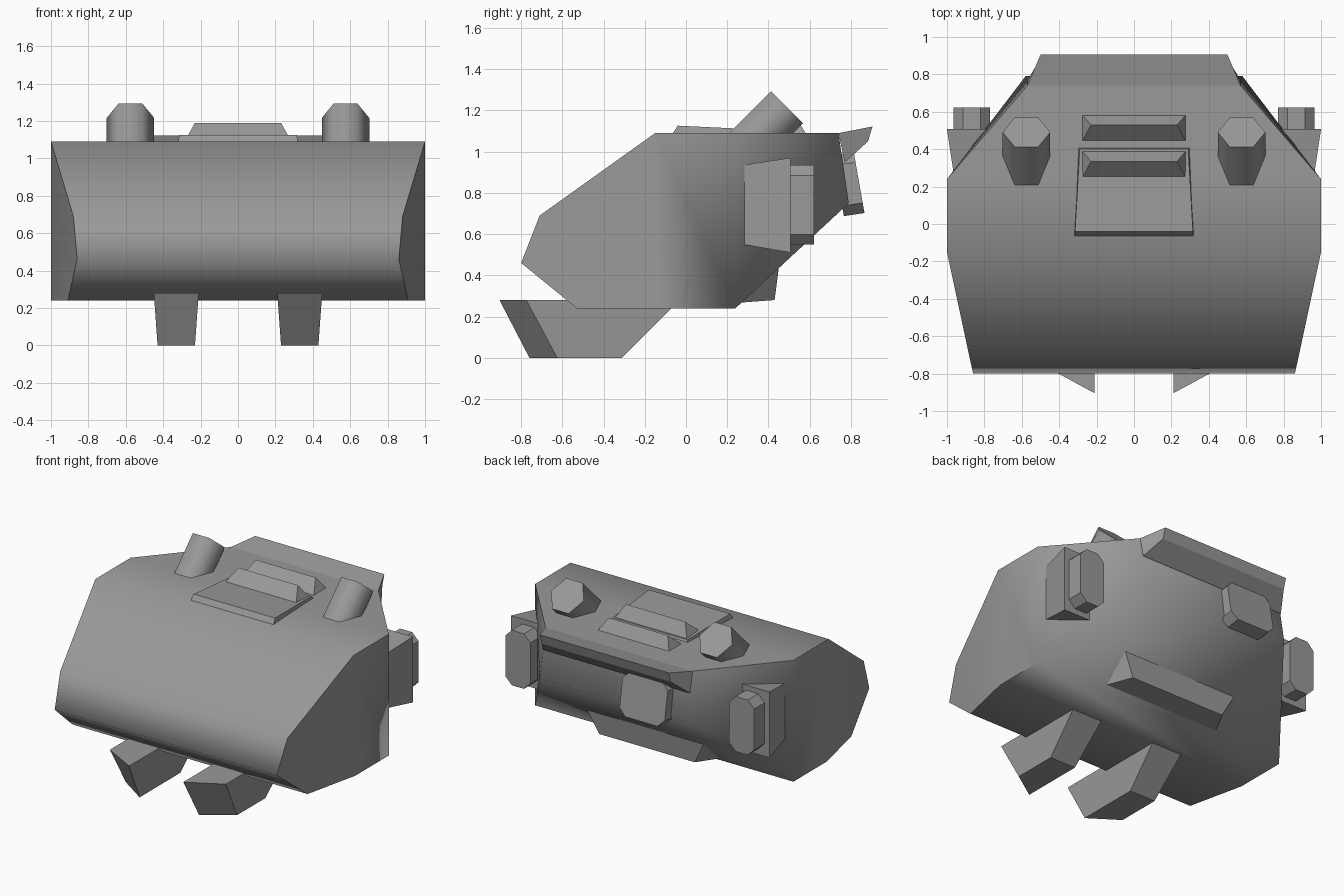
import bpy, bmesh, math
from mathutils import Vector, Matrix

if "Cube" in bpy.data.objects:
    bpy.data.objects.remove(bpy.data.objects["Cube"])

grey = bpy.data.materials.new("hull_grey")
grey.use_nodes = True
GREY = (0.32, 0.32, 0.32, 1)
grey.diffuse_color = GREY
grey.node_tree.nodes["Principled BSDF"].inputs["Base Color"].default_value = GREY


def finish(name, bm, smooth=None):
    bmesh.ops.recalc_face_normals(bm, faces=bm.faces)
    mesh = bpy.data.meshes.new(name)
    bm.to_mesh(mesh)
    bm.free()
    mesh.materials.append(grey)
    ob = bpy.data.objects.new(name, mesh)
    bpy.context.collection.objects.link(ob)
    if smooth:
        bpy.ops.object.select_all(action="DESELECT")
        ob.select_set(True)
        bpy.context.view_layer.objects.active = ob
        bpy.ops.object.shade_smooth_by_angle(angle=math.radians(smooth))
    return ob


def loft(name, ring_a, ring_b, smooth=None):
    """Solid between two matching rings of points."""
    bm = bmesh.new()
    a = [bm.verts.new(p) for p in ring_a]
    b = [bm.verts.new(p) for p in ring_b]
    bm.faces.new(a)
    bm.faces.new(b)
    for i in range(len(a)):
        j = (i + 1) % len(a)
        bm.faces.new((a[i], a[j], b[j], b[i]))
    return finish(name, bm, smooth)


def across(name, profile):
    """Symmetric solid from (half width, y, z) points."""
    return loft(name, [(x, y, z) for x, y, z in profile],
                [(-x, y, z) for x, y, z in profile])


def chamfered(w, h, c):
    """Chamfered rectangle outline centred on the origin."""
    return [(-w, -h + c), (-w + c, -h), (w - c, -h), (w, -h + c),
            (w, h - c), (w - c, h), (-w + c, h), (-w, h - c)]


# Hull: side outline with tapered flanks, mirrored across x
outline = [(.86, -.80, .46), (.88, -.71, .69), (1, -.15, 1.09), (1, .24, 1.09),
           (.57, .74, 1.09), (.58, .79, .75), (1, .24, .24), (1, -.13, .24),
           (.91, -.53, .24)]
flanks = [(0, 1, 2, 7, 8), (2, 3, 6, 7), (3, 4, 5, 6)]
bm = bmesh.new()
sides = [[bm.verts.new((s * x, y, z)) for x, y, z in outline] for s in (1, -1)]
for ring in sides:
    for f in flanks:
        bm.faces.new([ring[i] for i in f])
for i in range(len(outline)):
    j = (i + 1) % len(outline)
    bm.faces.new((sides[0][i], sides[0][j], sides[1][j], sides[1][i]))
finish("hull", bm, 75)

# Rear lip, belly fin and roof hatch
across("rear_lip", [(.57, .74, 1.09), (.50, .905, 1.122),
                    (.50, .883, 1.05), (.57, .77, .947)])
across("belly_fin", [(.45, .27, .268), (.37, .43, .28), (.45, .45, .435)])
across("roof_hatch", [(.32, -.07, 1.08), (.315, -.04, 1.126),
                      (.29, .40, 1.105), (.30, .41, 1.08)])

# Roof vents: two ridged wedges
for name, y, z in (("front_vent", .24, 1.10), ("rear_vent", .435, 1.08)):
    across(name, [(.28, y, z), (.23, y + .095, z + .09), (.28, y + .152, z)])

# Rear plate, set to one side
tilt = Matrix.Rotation(math.radians(10), 4, "X")
plate = [Vector((x, 0, z)) for x, z in chamfered(.175, .15, .05)]
loft("rear_plate",
     [tilt @ p + Vector((-.26, .74, .835)) for p in plate],
     [tilt @ p + Vector((-.26, .84, .85)) for p in plate])

for s, side in ((1, "left"), (-1, "right")):
    # Roof launch tubes, hexagonal and leaning back
    bm = bmesh.new()
    lean = Matrix.Rotation(math.radians(-45), 4, "X")
    spin = Matrix.Rotation(math.radians(90), 4, "Z")
    bmesh.ops.create_cone(bm, cap_ends=True, segments=6, radius1=.127,
                          radius2=.127, depth=.44)
    xs = max(abs(v.co.x) for v in bm.verts)
    bm.transform((spin if xs < .12 else Matrix()))
    bm.transform(Matrix.Translation((s * .575, .335, 1.06)) @ lean)
    finish(side + "_tube", bm, 65)

    # Side pod: flared mount and chamfered nozzle block
    loft(side + "_pod_mount",
         [(s * x, .275, z) for x, z in ((.75, .55), (.965, .55), (.965, .935), (.75, .935))],
         [(s * x, .507, z) for x, z in ((.74, .51), (1, .51), (1, .97), (.74, .97))])
    block = chamfered(.097, .193, .05)
    loft(side + "_pod_nozzle", [(s * .867 + x, .50, z + .742) for x, z in block],
         [(s * .867 + x, .622, z + .742) for x, z in block])

    # Skid with an angled nose
    loft(side + "_skid",
         [(s * .21, -.905, .28), (s * .23, -.76, 0), (s * .23, -.31, 0), (s * .21, -.03, .28)],
         [(s * .45, -.775, .28), (s * .43, -.625, 0), (s * .43, -.31, 0), (s * .45, -.03, .28)])
